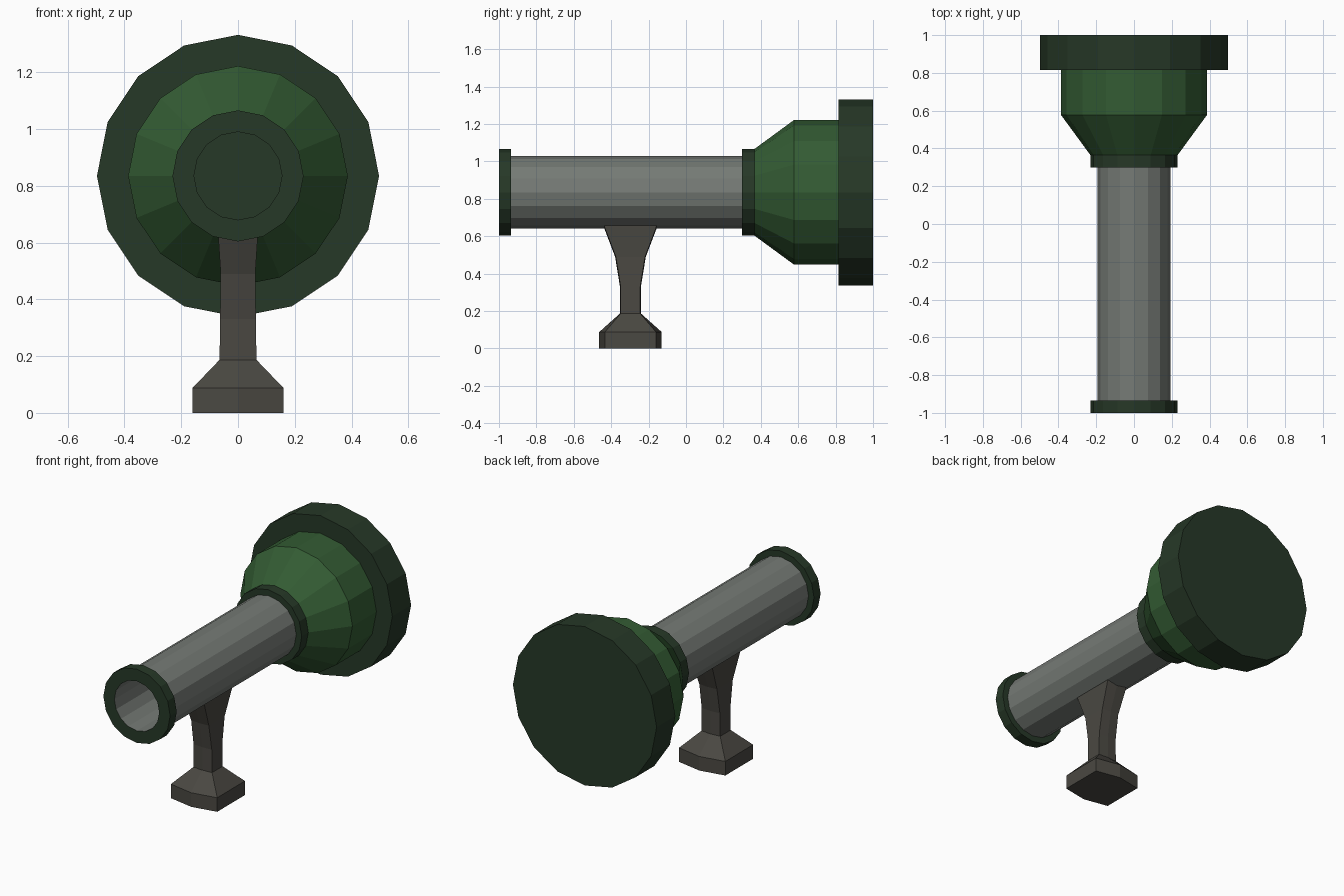
import bpy, bmesh, math

if "Cube" in bpy.data.objects:
    bpy.data.objects.remove(bpy.data.objects["Cube"])

AXIS_Z = 0.835
SIDES = 16


def material(name, rgb):
    # sRGB 0-255 converted to linear
    lin = [((c / 255 + 0.055) / 1.055) ** 2.4 for c in rgb]
    m = bpy.data.materials.new(name)
    m.diffuse_color = (*lin, 1)
    m.use_nodes = True
    m.node_tree.nodes["Principled BSDF"].inputs["Base Color"].default_value = m.diffuse_color
    return m


dark_green = material("dark green", (38, 56, 39))
mid_green = material("mid green", (51, 91, 51))
grey = material("barrel grey", (117, 122, 117))
stand_grey = material("stand grey", (74, 72, 66))


def loft(name, rings, mat, cap_start=False, cap_end=False, flip=False):
    """Skin a list of vertex rings, optionally closing the ends."""
    bm = bmesh.new()
    vs = [[bm.verts.new(p) for p in r] for r in rings]
    n = len(vs[0])
    for a, b in zip(vs, vs[1:]):
        for i in range(n):
            j = (i + 1) % n
            bm.faces.new((a[i], a[j], b[j], b[i]))
    if cap_start:
        bm.faces.new(vs[0][::-1])
    if cap_end:
        bm.faces.new(vs[-1])
    if flip:
        bmesh.ops.reverse_faces(bm, faces=bm.faces[:])
    me = bpy.data.meshes.new(name)
    bm.to_mesh(me)
    bm.free()
    me.materials.append(mat)
    ob = bpy.data.objects.new(name, me)
    bpy.context.collection.objects.link(ob)
    return ob


def lathe(name, profile, mat, **kw):
    """Spin (radius, y) points round the barrel axis, from front to back."""
    rings = [[(r * math.sin(2 * math.pi * i / SIDES), y,
               AXIS_Z + r * math.cos(2 * math.pi * i / SIDES))
              for i in range(SIDES)] for r, y in profile]
    # this winding faces outward when y increases
    return loft(name, rings, mat, **kw, flip=False)


# Barrel: bore from the mouth inward, and outer wall
lathe("barrel_bore", [(0.155, 0.31), (0.155, -1.0)], grey)
lathe("barrel", [(0.193, -0.94), (0.193, 0.31)], grey)

# Muzzle ring with open mouth
lathe("muzzle_ring", [(0.155, -1.0), (0.231, -1.0), (0.231, -0.935), (0.19, -0.935)], dark_green)

# Collar, whose front face also closes the bore
lathe("collar", [(0.231, 0.30), (0.231, 0.365)], dark_green, cap_start=True)

# Flared bell
lathe("bell", [(0.231, 0.365), (0.387, 0.578), (0.387, 0.82)], mid_green)

# Rear disc
lathe("rear_disc", [(0.497, 0.815), (0.497, 1.0)], dark_green, cap_start=True, cap_end=True)


# Stand: stacked hexagonal sections (z, half width, half depth, point depth)
def hexagon(z, w, d, p):
    cy = -0.297
    return [(w, cy - d, z), (w, cy + d, z), (0, cy + p, z),
            (-w, cy + d, z), (-w, cy - d, z), (0, cy - p, z)]


sections = [(0.0, 0.16, 0.137, 0.167), (0.088, 0.16, 0.137, 0.167),
            (0.187, 0.065, 0.052, 0.056), (0.33, 0.063, 0.052, 0.056),
            (0.49, 0.061, 0.078, 0.082), (0.645, 0.071, 0.137, 0.141),
            (0.664, 0.072, 0.14, 0.144)]
loft("stand", [hexagon(*s) for s in sections], stand_grey, cap_start=True, cap_end=True)
